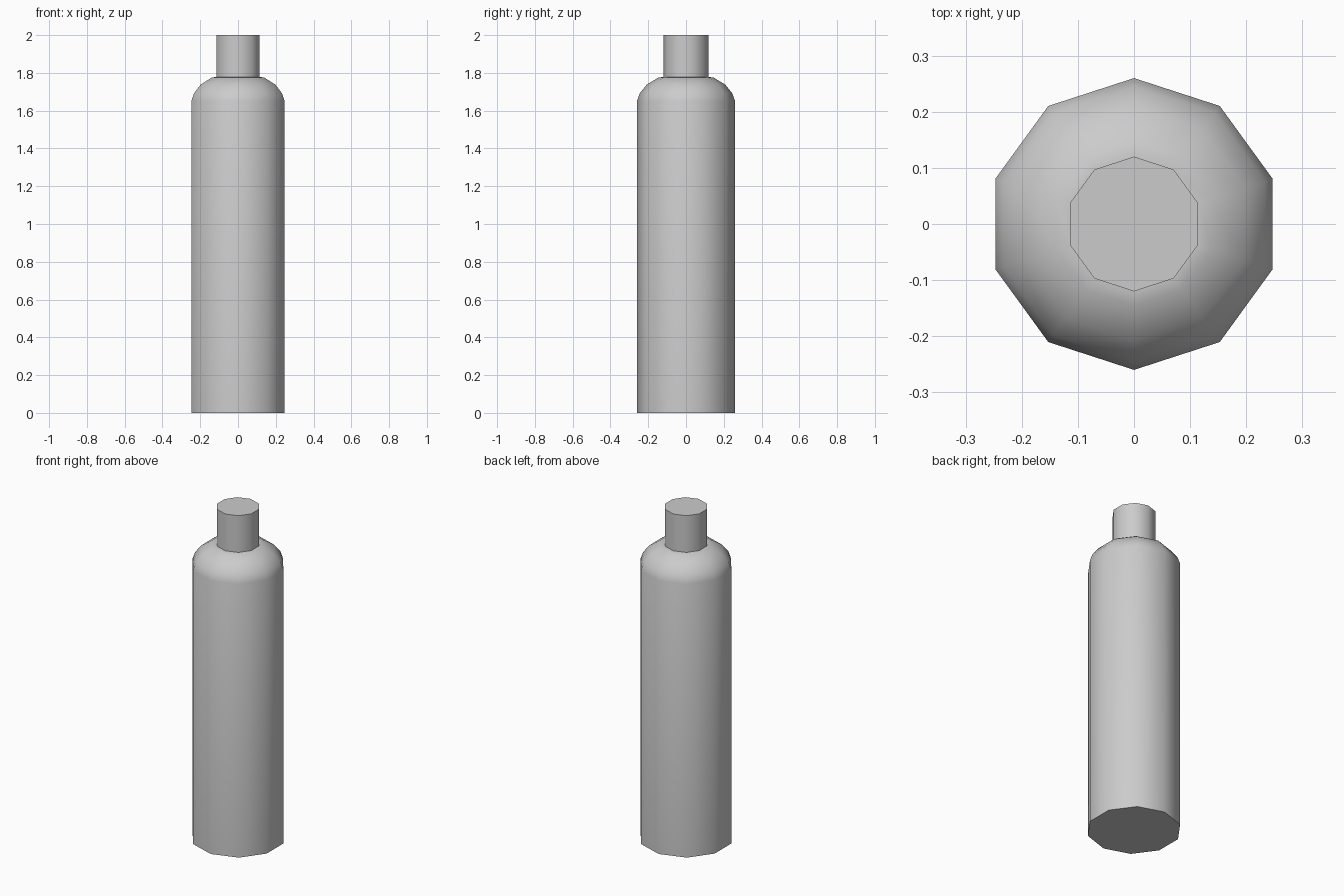
import bpy, bmesh, math

if "Cube" in bpy.data.objects:
    bpy.data.objects.remove(bpy.data.objects["Cube"])

SIDES = 10

grey = bpy.data.materials.new("light grey")
grey.diffuse_color = (0.6, 0.6, 0.6, 1)
grey.use_nodes = True
grey.node_tree.nodes["Principled BSDF"].inputs["Base Color"].default_value = grey.diffuse_color


def lathe(name, profile):
    """Turn a (radius, height) profile into a closed ten-sided solid."""
    bm = bmesh.new()
    rings = []
    for r, z in profile:
        angles = [math.pi / 2 + math.tau * i / SIDES for i in range(SIDES)]
        rings.append([bm.verts.new((r * math.cos(a), r * math.sin(a), z)) for a in angles])
    for low, high in zip(rings, rings[1:]):
        for i in range(SIDES):
            j = (i + 1) % SIDES
            bm.faces.new((low[i], low[j], high[j], high[i]))
    bm.faces.new(rings[0][::-1])
    bm.faces.new(rings[-1])
    mesh = bpy.data.meshes.new(name)
    bm.to_mesh(mesh)
    bm.free()
    mesh.materials.append(grey)
    obj = bpy.data.objects.new(name, mesh)
    bpy.context.collection.objects.link(obj)
    bpy.ops.object.select_all(action='DESELECT')
    obj.select_set(True)
    bpy.context.view_layer.objects.active = obj
    bpy.ops.object.shade_smooth_by_angle(angle=math.radians(40))
    return obj


# Bottle: straight body, rounded shoulder and neck in one turned profile
lathe("bottle", [(0.26, 0), (0.26, 1.65), (0.245, 1.692), (0.208, 1.738),
                 (0.145, 1.776), (0.12, 1.778), (0.12, 2.0)])
